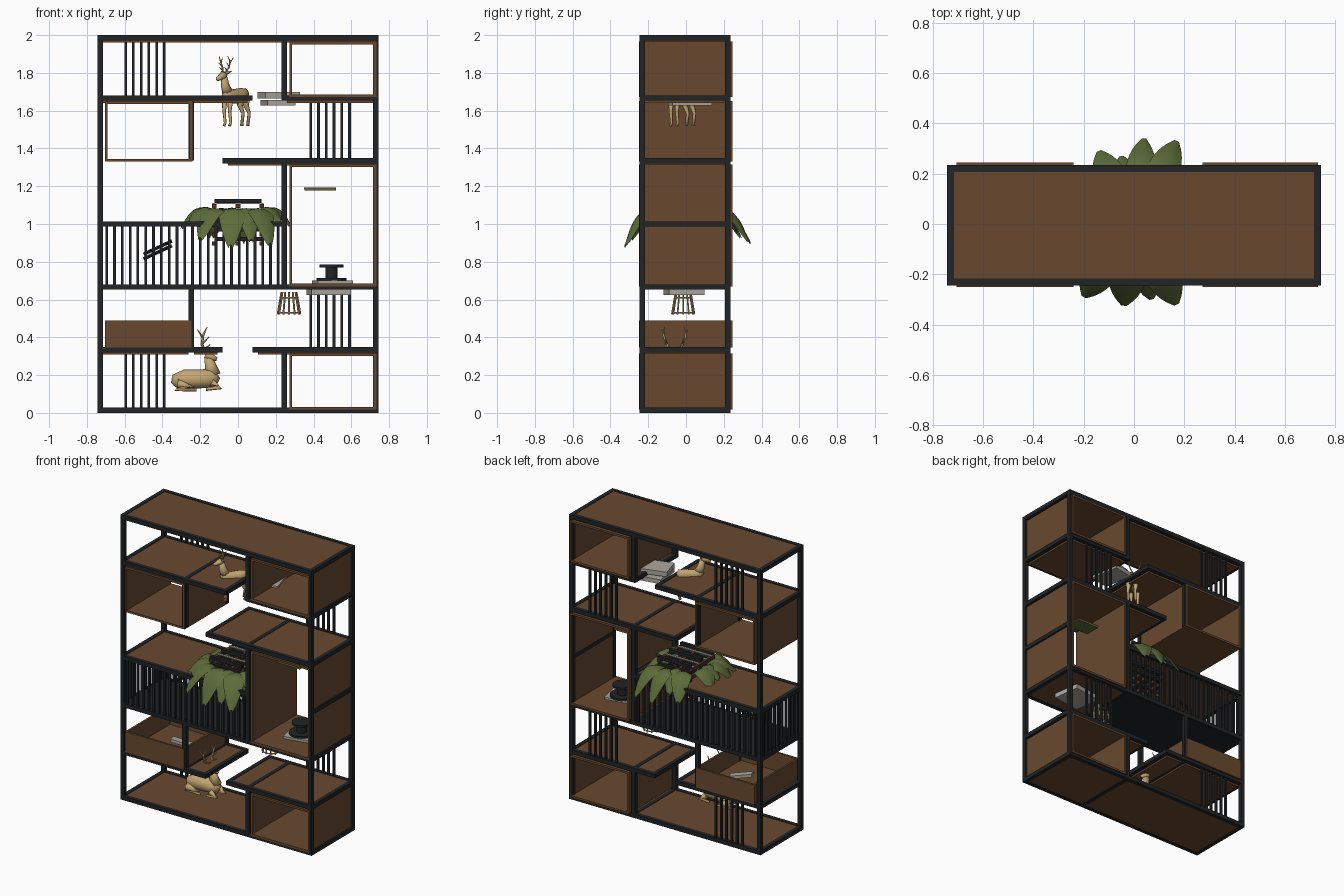
import bpy, bmesh, math
from mathutils import Vector, Matrix

if "Cube" in bpy.data.objects:
    bpy.data.objects.remove(bpy.data.objects["Cube"])

def mat(name, *srgb):
    m = bpy.data.materials.new(name)
    m.diffuse_color = [(c / 255 / 12.92 if c < 11 else ((c / 255 + 0.055) / 1.055) ** 2.4) for c in srgb] + [1]
    m.use_nodes = True
    m.node_tree.nodes["Principled BSDF"].inputs["Base Color"].default_value = m.diffuse_color
    return m

BLACK = mat("black metal", 33, 35, 37)
WOOD = mat("brown wood", 104, 73, 47)
GREEN = mat("leaf green", 92, 108, 58)
TAN = mat("tan", 196, 166, 116)
GREY = mat("pale grey", 172, 167, 158)
RUST = mat("dark rust", 84, 50, 36)

def finish(name, bm, m, smooth=False):
    me = bpy.data.meshes.new(name)
    bmesh.ops.recalc_face_normals(bm, faces=bm.faces)
    bm.to_mesh(me)
    bm.free()
    me.materials.append(m)
    for p in me.polygons:
        p.use_smooth = smooth
    ob = bpy.data.objects.new(name, me)
    bpy.context.scene.collection.objects.link(ob)
    return ob

def add_box(bm, x0, x1, y0, y1, z0, z1):
    mx = Matrix.Translation(((x0 + x1) / 2, (y0 + y1) / 2, (z0 + z1) / 2)) @ Matrix.Diagonal((x1 - x0, y1 - y0, z1 - z0, 1))
    bmesh.ops.create_cube(bm, size=1, matrix=mx)

def boxes(name, m, bounds):
    bm = bmesh.new()
    for b in bounds:
        add_box(bm, *b)
    return finish(name, bm, m)

def tube(bm, pts, radii, n=8, squash=1.0):
    """Tapered tube through points; squash flattens it sideways."""
    pts = [Vector(p) for p in pts]
    rings = []
    for i, p in enumerate(pts):
        d = (pts[min(i + 1, len(pts) - 1)] - pts[max(i - 1, 0)]).normalized()
        u = d.cross(Vector((0, 1, 0)))
        u = u.normalized() if u.length > 0.05 else Vector((1, 0, 0))
        v = d.cross(u)
        rings.append([bm.verts.new(p + radii[i] * (math.cos(a) * u + squash * math.sin(a) * v))
                      for a in [2 * math.pi * k / n for k in range(n)]])
    for a, b in zip(rings, rings[1:]):
        for k in range(n):
            bm.faces.new((a[k], a[(k + 1) % n], b[(k + 1) % n], b[k]))
    bm.faces.new(rings[0])
    bm.faces.new(rings[-1])

# ---- metal frame ----
YF, YB, T = -0.245, 0.235, 0.028
LEV = [0.014, 0.335, 0.667, 1.0, 1.335, 1.667, 1.986]
XL, XR, XA, XB = -0.73, 0.73, -0.248, 0.245
h = T / 2
def post(x, z0, z1):
    return [(x - h, x + h, y, y + T, z0, z1) for y in (YF, YB - T)]
def cross(x, z):
    return (x - h, x + h, YF, YB, z - h, z + h)
boxes("corner_posts", BLACK, post(XL, 0, 2) + post(XR, 0, 2))
boxes("inner_posts", BLACK, post(XB, LEV[5], 2) + post(XB, LEV[2], LEV[4]) + post(XB, 0, LEV[1])
      + post(XA, LEV[4], LEV[5]) + post(XA, LEV[1], LEV[2]))
boxes("end_rails", BLACK, [cross(XR, z) for z in LEV] + [cross(XL, z) for i, z in enumerate(LEV) if i != 4])

# shelves: level, left, right, cross rail positions
SHELVES = [(0, XL, XR, [XB]), (1, XL, -0.095, [XA, -0.095]), (1, 0.092, XR, [XB, 0.092]),
           (2, XL, XR, [XA, XB]), (3, XL, XB, [XB]), (4, -0.068, XR, [XB, -0.068]),
           (5, XL, 0.064, [XA, 0.064]), (5, XB, XR, [XB]), (6, XL, XR, [])]
rails, panels = [], []
for i, x0, x1, cr in SHELVES:
    z = LEV[i]
    rails += [(x0 - h, x1 + h, y, y + T, z - h, z + h) for y in (YF, YB - T)]
    rails += [cross(c, z) for c in cr]
    xs = sorted({x0, x1, *cr})
    for a, b in zip(xs, xs[1:]):
        low = 0.012 if i in (0, 2, 3) else 0.026
        panels.append((a + h, b - h, YF + T, YB - T, z - low, z + 0.011))
boxes("shelf_rails", BLACK, rails)
boxes("shelf_panels", WOOD, panels)
boxes("slat_bay_floor", BLACK, [(XL, XB, YF + 0.01, YB - 0.01, 0.652, 0.681)])

# ---- wooden boxes, open front and back ----
W, PF, PB = 0.014, -0.25, 0.245
for name, x0, x1, z0, z1 in [("top_right_box", 0.272, 0.732, 1.672, 1.965), ("left_box", -0.705, -0.24, 1.33, 1.65),
                             ("tall_box", 0.272, 0.732, 0.67, 1.315), ("bottom_right_box", 0.272, 0.732, 0.018, 0.315)]:
    boxes(name, WOOD, [(x0, x0 + W, PF, PB, z0, z1), (x1 - W, x1, PF, PB, z0, z1),
                       (x0, x1, PF, PB, z0, z0 + W), (x0, x1, PF, PB, z1 - W, z1)])
x0, x1, z0, z1 = -0.705, -0.245, 0.345, 0.488
boxes("drawer", WOOD, [(x0, x0 + W, PF, PB, z0, z1), (x1 - W, x1, PF, PB, z0, z1), (x0, x1, PF, PB, z0, z0 + W),
                       (x0, x1, PF, PF + W, z0, z1), (x0, x1, PB - W, PB, z0, z1)])

# ---- slats ----
S = 0.007
def slats(name, xs, y, z0, z1):
    boxes(name, BLACK, [(x - S, x + S, y - S, y + S, z0, z1) for x in xs])
left = [-0.595 + 0.041 * k for k in range(6)]
right = [0.385 + 0.041 * k for k in range(6)]
for n, xs, i in [("upper_left", left, 5), ("lower_left", left, 0), ("upper_right", right, 4), ("lower_right", right, 1)]:
    slats(n + "_slats", xs, 0.222, LEV[i], LEV[i + 1])
row = [-0.695 + 0.0413 * k for k in range(23)]
slats("front_slats", row, -0.234, 0.667, 1.0)
slats("back_slats", row, 0.222, 0.667, 1.0)
boxes("end_slats", BLACK, [(XL - S, XL + S, y - S, y + S, 0.667, 1.0)
                           for y in [-0.19 + 0.0413 * k for k in range(10)]])

# ---- plant: stacked crate with drooping leaves ----
for name, m, odd in [("crate_slats", RUST, 0), ("crate_bands", BLACK, 1)]:
    b = []
    for k in range(odd, 10, 2):
        z, r = 0.885 + 0.025 * k, 0.125
        for o in (-r, 0, r):
            b.append((-r, r, o - 0.012, o + 0.012, z, z + 0.022) if odd else (o - 0.012, o + 0.012, -r, r, z, z + 0.022))
    boxes(name, m, b)
boxes("crate_trim", GREY, [(-0.135, 0.135, y - 0.008, y + 0.008, 1.105, 1.112) for y in (-0.1, -0.04, 0.04, 0.1)])

def leaf(bm, base, tip, width, hump=0.03):
    base, tip = Vector(base), Vector(tip)
    d = tip - base
    side = Vector((-d.y, d.x, 0)).normalized()
    n, prev = 9, None
    for i in range(n + 1):
        t = i / n
        c = base + d * t
        c.z = base.z + d.z * t ** 2.6 + hump * math.sin(math.pi * min(1, t * 1.1))
        w = width / 2 * max(0.04, math.sin(math.pi * t ** 0.8)) ** 0.6
        cur = [bm.verts.new(c + side * w * s - Vector((0, 0, 0.018 * s * s))) for s in (-1, -0.5, 0, 0.5, 1)]
        if prev:
            for k in range(4):
                bm.faces.new((prev[k], prev[k + 1], cur[k + 1], cur[k]))
        prev = cur
bm = bmesh.new()
for tx, ty, tz, w in [(-0.2, -0.29, 0.93, 0.14), (-0.04, -0.325, 0.89, 0.15), (0.07, -0.3, 0.92, 0.12), (0.17, -0.32, 0.9, 0.14),
                      (-0.14, 0.29, 0.94, 0.13), (-0.05, 0.27, 0.97, 0.11), (0.04, 0.34, 0.91, 0.12), (0.17, 0.33, 0.92, 0.13),
                      (-0.3, -0.1, 0.99, 0.14), (-0.27, 0.1, 1.01, 0.13), (0.28, -0.1, 1.0, 0.14), (0.23, 0.12, 1.02, 0.13),
                      (-0.26, -0.19, 1.01, 0.13), (0.23, -0.19, 1.02, 0.12), (-0.26, 0.0, 1.03, 0.11)]:
    leaf(bm, (tx * 0.45, ty * 0.38, 1.065), (tx, ty, tz), w)
finish("leaves", bm, GREEN, True)

# ---- deer figures, built facing +x ----
def antlers(bm, x, y0, z, s):
    for f in (-1, 1):
        def P(a, b, c):
            return (x + a * s, y0 + f * b * s, z + c * s)
        tube(bm, [P(0, .1, 0), P(-.15, .3, .35), P(-.1, .42, .7), P(.05, .38, 1)], [.05 * s, .05 * s, .045 * s, .015 * s], 6)
        for a, c in [((-.15, .3, .35), (.12, .36, .62)), ((-.12, .4, .6), (-.32, .48, .9)), ((-.05, .2, .15), (.16, .24, .34))]:
            tube(bm, [P(*a), P(*c)], [.045 * s, .015 * s], 6)

bm = bmesh.new()
tube(bm, [(-.085, 0, 1.68), (-.075, 0, 1.685), (-.04, 0, 1.68), (.02, 0, 1.675), (.06, 0, 1.685), (.078, 0, 1.7)],
     [.012, .032, .04, .038, .038, .018], 10, .8)
tube(bm, [(.05, 0, 1.69), (.07, 0, 1.73), (.08, 0, 1.785)], [.034, .025, .017], 8, .8)
tube(bm, [(.068, 0, 1.79), (.088, 0, 1.787), (.115, 0, 1.772), (.13, 0, 1.765)], [.014, .021, .014, .009])
for f in (-1, 1):
    tube(bm, [(.055, f * .022, 1.67), (.058, f * .022, 1.6), (.052, f * .022, 1.535), (.06, f * .022, 1.52)], [.018, .01, .007, .009], 6)
    tube(bm, [(-.06, f * .022, 1.675), (-.055, f * .024, 1.63), (-.078, f * .024, 1.585), (-.068, f * .024, 1.52)], [.026, .016, .009, .009], 6)
    tube(bm, [(.072, f * .012, 1.8), (.062, f * .04, 1.808)], [.01, .003], 6)
antlers(bm, .08, 0, 1.8, .09)
bmesh.ops.transform(bm, matrix=Matrix.Translation((-.015, -.025, 0)) @ Matrix.Rotation(math.radians(222), 4, 'Z'), verts=bm.verts)
finish("standing_deer", bm, TAN, True)

bm = bmesh.new()
tube(bm, [(-.345, -.06, .15), (-.33, -.06, .165), (-.28, -.06, .178), (-.2, -.06, .18), (-.13, -.06, .185), (-.105, -.06, .2)],
     [.015, .04, .052, .05, .05, .02], 10, .9)
tube(bm, [(-.135, -.06, .2), (-.145, -.06, .25), (-.16, -.06, .3)], [.045, .03, .02], 8, .8)
tube(bm, [(-.175, -.06, .305), (-.155, -.06, .302), (-.13, -.06, .29), (-.112, -.06, .283)], [.015, .023, .015, .01])
for y in (-.105, -.015):
    tube(bm, [(-.14, y, .16), (-.095, y, .135), (-.17, y, .125)], [.022, .014, .009], 6)
    tube(bm, [(-.32, y, .15), (-.25, y, .145), (-.33, y, .125), (-.22, y, .122)], [.03, .025, .012, .009], 6)
    tube(bm, [(-.165, -.06, .315), (-.185, y, .325)], [.012, .003], 6)
antlers(bm, -.17, -.06, .315, .14)
finish("lying_deer", bm, TAN, True)

# ---- books and small ornaments ----
def slab(name, m, c, size, rz=0, ry=0):
    bm = bmesh.new()
    bmesh.ops.create_cube(bm, size=1, matrix=Matrix.Translation(c) @ Matrix.Rotation(math.radians(rz), 4, 'Z')
                          @ Matrix.Rotation(math.radians(ry), 4, 'Y') @ Matrix.Diagonal((*size, 1)))
    finish(name, bm, m)
slab("upper_book_top", GREY, (0.215, 0.02, 1.682), (0.19, 0.15, 0.033), 16)
slab("upper_book_bottom", GREY, (0.212, 0.02, 1.642), (0.15, 0.21, 0.03), 10)
slab("lower_book_top", GREY, (0.5, -0.01, 0.693), (0.19, 0.15, 0.016), 12)
slab("lower_book_bottom", GREY, (0.48, -0.01, 0.64), (0.21, 0.19, 0.032), 8)
slab("drawer_book", GREY, (-0.43, 0, 0.39), (0.15, 0.05, 0.02), 20, 12)
slab("tray_top", WOOD, (0.435, 0, 1.19), (0.17, 0.11, 0.008))
slab("tray_base", GREEN, (0.435, 0, 1.182), (0.165, 0.11, 0.008))

# spool candle holder
bm = bmesh.new()
for z, r, t in [(0.707, 0.08, 0.016), (0.742, 0.032, 0.07), (0.778, 0.063, 0.014)]:
    bmesh.ops.create_cone(bm, cap_ends=True, segments=24, radius1=r, radius2=r, depth=t, matrix=Matrix.Translation((0.495, 0, z)))
finish("spool_holder", bm, BLACK)

# splayed rod stand
bm = bmesh.new()
for k in range(12):
    a = 2 * math.pi * k / 12
    c, s = math.cos(a), math.sin(a)
    tube(bm, [(0.27 + .04 * c, -.015 + .04 * s, .64), (0.27 + .06 * c, -.015 + .06 * s, .522)], [.005, .005], 6)
for r, z in [(.058, .53), (.046, .61)]:
    ring = [(0.27 + r * math.cos(a), -.015 + r * math.sin(a), z) for a in [math.pi * k / 8 for k in range(17)]]
    tube(bm, ring, [.004] * 17, 6)
finish("rod_stand", bm, TAN)

# slanted rods inside the slat bay
bm = bmesh.new()
for y, dz in [(-0.03, 0), (0.03, 0.025)]:
    tube(bm, [(-0.5, y, 0.815 + dz), (-0.35, y, 0.885 + dz)], [.009, .009], 8)
finish("slanted_rods", bm, BLACK)
